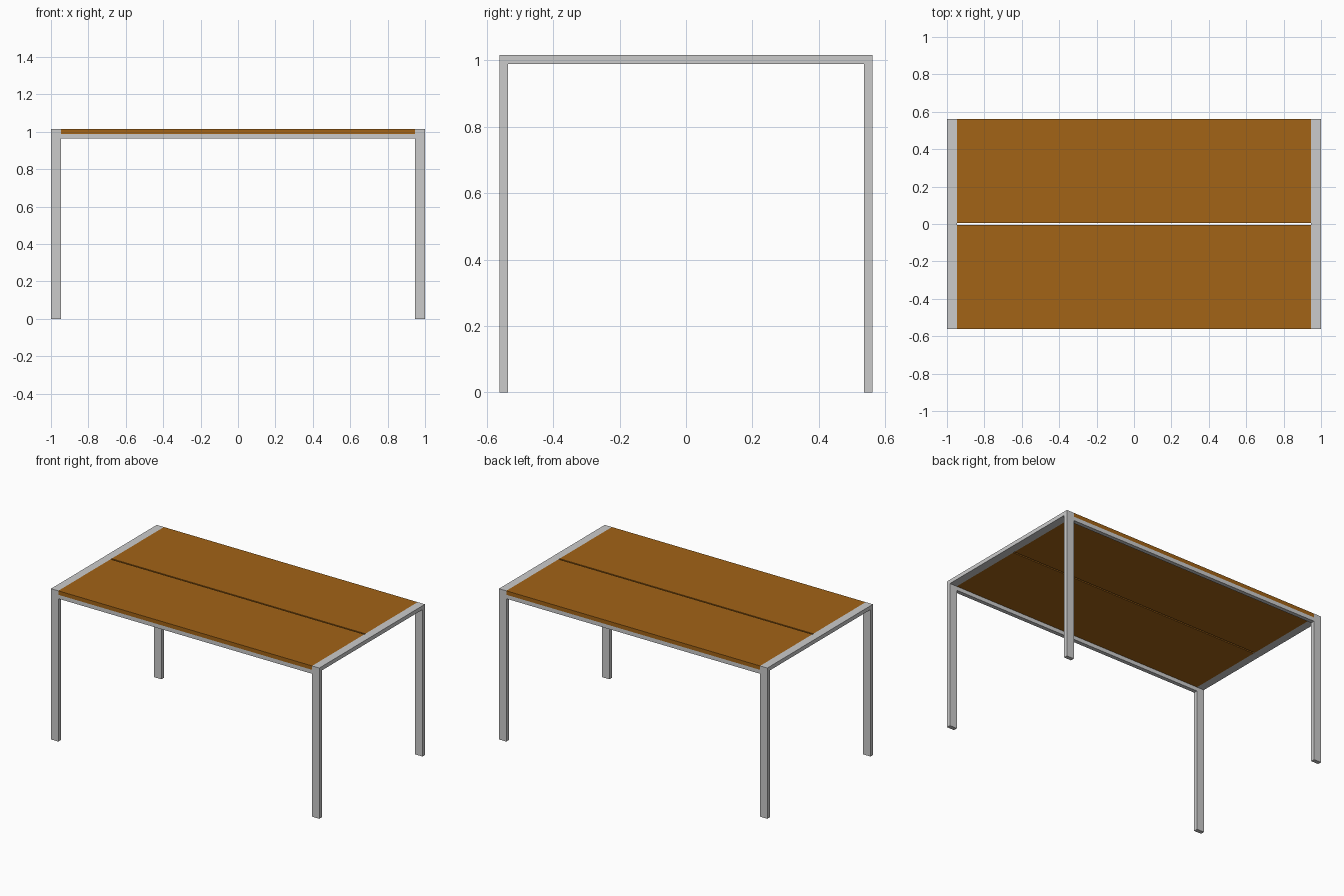
import bpy, bmesh

if "Cube" in bpy.data.objects:
    bpy.data.objects.remove(bpy.data.objects["Cube"])

LEG_X, BAR = 0.054, 0.0265          # bar width along x, bar thickness
X, Y, TOP = 1.0, 0.5625, 1.016      # overall half sizes and height
INNER = X - LEG_X
GAP = 0.005                         # half the gap between the boards

wood = bpy.data.materials.new("brown_wood")
wood.diffuse_color = (0.36, 0.125, 0.008, 1)
wood.use_nodes = True
wood.node_tree.nodes["Principled BSDF"].inputs["Base Color"].default_value = wood.diffuse_color


def finish(name, bm, mat=None):
    bmesh.ops.recalc_face_normals(bm, faces=bm.faces)
    me = bpy.data.meshes.new(name)
    bm.to_mesh(me)
    bm.free()
    ob = bpy.data.objects.new(name, me)
    bpy.context.collection.objects.link(ob)
    if mat:
        me.materials.append(mat)
    return ob


def box(name, lo, hi, mat=None):
    bm = bmesh.new()
    bmesh.ops.create_cube(bm, size=1)
    for v in bm.verts:
        v.co = [(a + b) / 2 + c * (b - a) for a, b, c in zip(lo, hi, v.co)]
    return finish(name, bm, mat)


def end_frame(name, x0):
    # Two legs and a cross beam as one extruded U-shaped profile
    yi, zi = Y - BAR, TOP - BAR
    profile = [(-Y, 0), (-Y, TOP), (Y, TOP), (Y, 0),
               (yi, 0), (yi, zi), (-yi, zi), (-yi, 0)]
    bm = bmesh.new()
    face = bm.faces.new([bm.verts.new((x0, y, z)) for y, z in profile])
    ext = bmesh.ops.extrude_face_region(bm, geom=[face])
    verts = [g for g in ext["geom"] if isinstance(g, bmesh.types.BMVert)]
    bmesh.ops.translate(bm, verts=verts, vec=(LEG_X, 0, 0))
    return finish(name, bm)


# End frames
end_frame("left_leg_frame", -X)
end_frame("right_leg_frame", INNER)

# Long rails under the front and back edges, and the two top boards
board_z = TOP - BAR
for side, s in (("front", -1), ("back", 1)):
    ya, yb = sorted((s * (Y - BAR), s * Y))
    box(side + "_rail", (-INNER, ya, board_z - BAR), (INNER, yb, board_z))
    ya, yb = sorted((s * GAP, s * Y))
    box(side + "_top_board", (-INNER, ya, board_z), (INNER, yb, TOP), wood)
